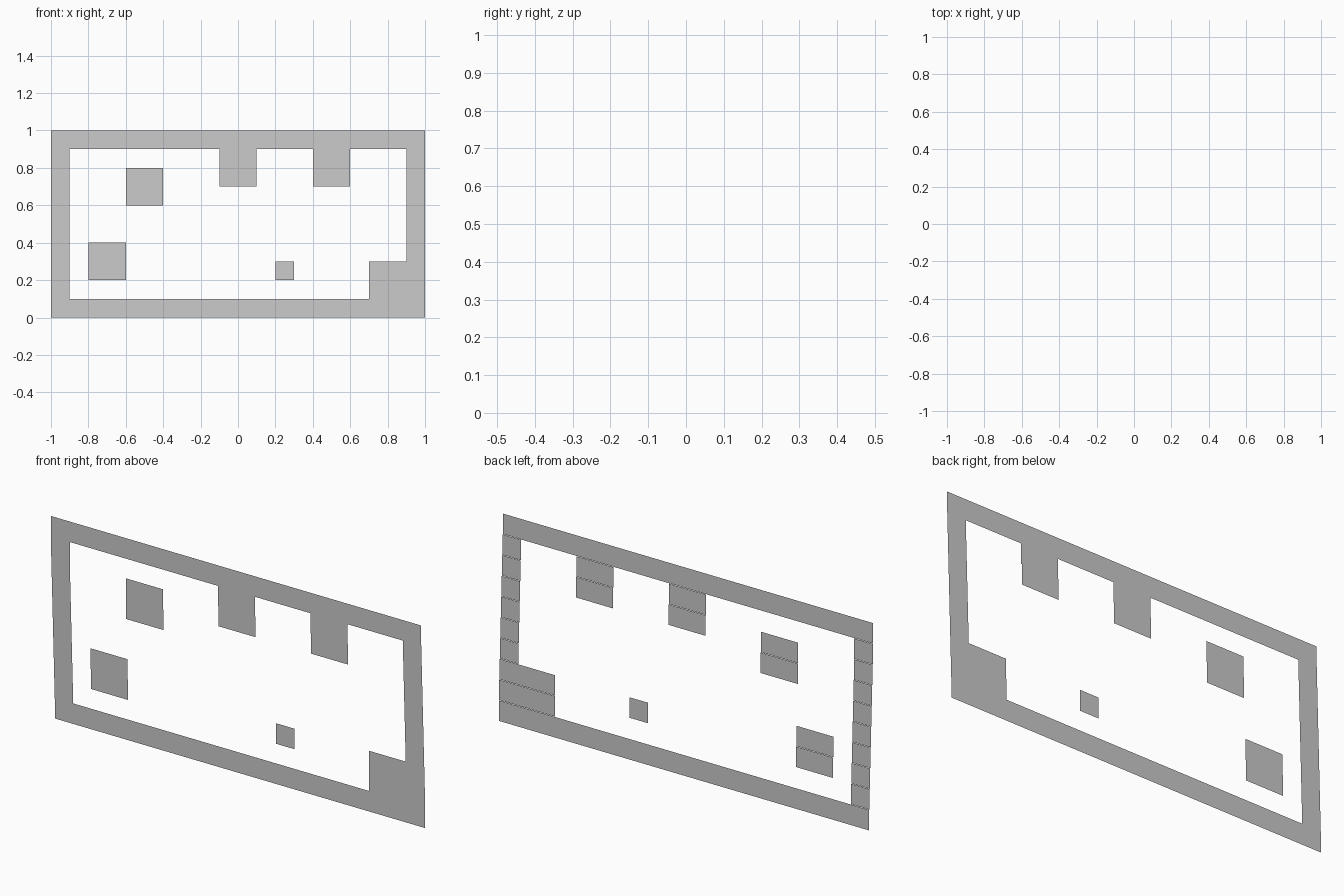
import bpy, bmesh

if "Cube" in bpy.data.objects:
    bpy.data.objects.remove(bpy.data.objects["Cube"])

CELL = 0.1
ROWS = 10
STEP = 0.0034   # each row sits slightly further forward than the one below


def panel(name, x0, x1, z0, z1):
    """Paper-thin upright panel facing -y, made of one strip per grid row."""
    bm = bmesh.new()
    first, last = round(z0 / CELL), round(z1 / CELL)
    for row in range(first, last):
        lo, hi = row * CELL, (row + 1) * CELL
        y = ((ROWS - 1) / 2 - row) * STEP
        corners = [(x0, lo), (x1, lo), (x1, hi), (x0, hi)]
        bm.faces.new([bm.verts.new((x, y, z)) for x, z in corners])
    mesh = bpy.data.meshes.new(name)
    bm.to_mesh(mesh)
    bm.free()
    bpy.context.collection.objects.link(bpy.data.objects.new(name, mesh))


# Outer frame
panel("floor", -1, 1, 0, 0.1)
panel("ceiling", -1, 1, 0.9, 1)
panel("left_wall", -1, -0.9, 0.1, 0.9)
panel("right_wall", 0.9, 1, 0.3, 0.9)

# Raised step in the lower right corner
panel("corner_step", 0.7, 1, 0.1, 0.3)

# Blocks hanging from the ceiling
for name, x in (("hanging_block_middle", -0.1), ("hanging_block_right", 0.4)):
    panel(name, x, x + 0.2, 0.7, 0.9)

# Free-floating blocks
panel("floating_block_upper", -0.6, -0.4, 0.6, 0.8)
panel("floating_block_lower", -0.8, -0.6, 0.2, 0.4)
panel("floating_block_small", 0.2, 0.3, 0.2, 0.3)
